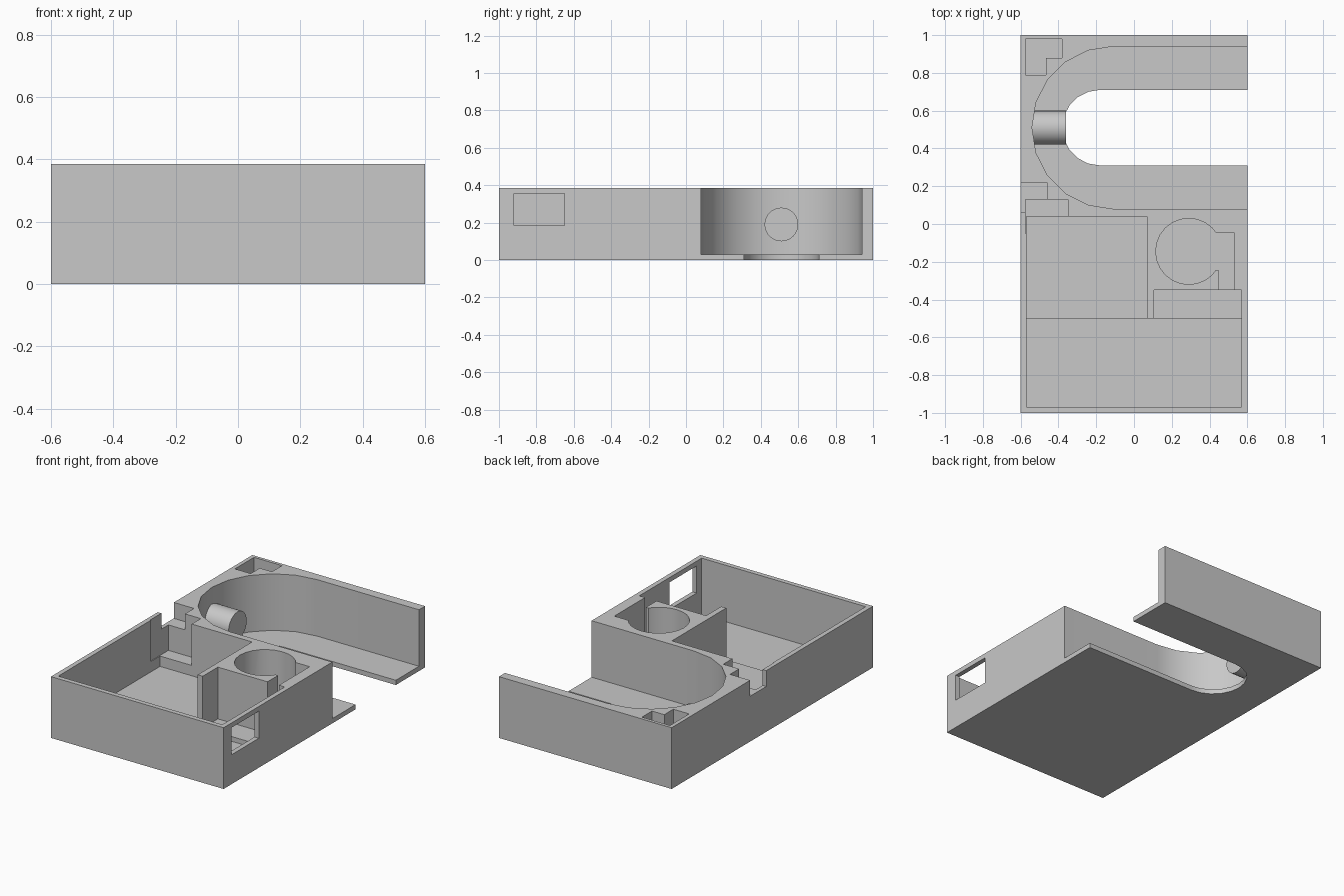
import bpy, bmesh, math

if "Cube" in bpy.data.objects:
    bpy.data.objects.remove(bpy.data.objects["Cube"])

TOP = 0.385
OVER = 0.6          # cutters rise past the top face
FLOOR = 0.03

grey = bpy.data.materials.new("light grey")
grey.use_nodes = True
grey.diffuse_color = (0.58, 0.58, 0.58, 1)
grey.node_tree.nodes["Principled BSDF"].inputs["Base Color"].default_value = (0.58, 0.58, 0.58, 1)


def prism(name, outline, z0, z1):
    """Vertical prism from a closed 2D outline."""
    bm = bmesh.new()
    base = bm.faces.new([bm.verts.new((x, y, z0)) for x, y in outline])
    side = bmesh.ops.extrude_face_region(bm, geom=[base])["geom"]
    verts = [v for v in side if isinstance(v, bmesh.types.BMVert)]
    bmesh.ops.translate(bm, verts=verts, vec=(0, 0, z1 - z0))
    bmesh.ops.recalc_face_normals(bm, faces=bm.faces)
    mesh = bpy.data.meshes.new(name)
    bm.to_mesh(mesh)
    bm.free()
    mesh.materials.append(grey)
    obj = bpy.data.objects.new(name, mesh)
    bpy.context.collection.objects.link(obj)
    return obj


def rect(x0, x1, y0, y1):
    return [(x0, y0), (x1, y0), (x1, y1), (x0, y1)]


def arc(cx, cy, r, a0, a1, steps):
    angles = [math.radians(a0 + (a1 - a0) * i / steps) for i in range(steps + 1)]
    return [(cx + r * math.cos(a), cy + r * math.sin(a)) for a in angles]


def u_shape(cx, r):
    """Slot with a round left end, open past the right side."""
    cy = 0.51
    return [(0.8, cy + r)] + arc(cx, cy, r, 90, 270, 10) + [(0.8, cy - r)]


def activate(obj):
    bpy.ops.object.select_all(action='DESELECT')
    obj.select_set(True)
    bpy.context.view_layer.objects.active = obj


def cut(target, outline, z0, z1=OVER):
    cutter = prism("cutter", outline, z0, z1)
    cutter.hide_render = True
    activate(target)
    mod = target.modifiers.new("cut", 'BOOLEAN')
    mod.operation = 'DIFFERENCE'
    mod.solver = 'EXACT'
    mod.object = cutter
    bpy.ops.object.modifier_apply(modifier=mod.name)
    bpy.data.objects.remove(cutter)


# Housing block
housing = prism("housing", rect(-0.6, 0.6, -1, 1), 0, TOP)

# U-shaped bay and the slot through its floor
cut(housing, u_shape(-0.11, 0.43), FLOOR)
cut(housing, u_shape(-0.18, 0.2), -0.1)

# Front compartment, then the slightly raised bays behind it
cut(housing, rect(-0.57, 0.57, -0.97, -0.5), FLOOR)
cut(housing, rect(-0.57, 0.07, -0.6, 0.04), 0.06)
cut(housing, rect(0.105, 0.57, -0.6, -0.35), 0.06)

# Round well with its side channel
cut(housing, arc(0.29, -0.145, 0.175, 0, 345, 23), 0.09)
cut(housing, [(0.3, -0.245), (0.45, -0.245), (0.45, -0.4), (0.53, -0.4),
              (0.53, -0.045), (0.3, -0.045)], 0.09)

# Stepped cable notch in the left wall
cut(housing, rect(-0.575, -0.35, -0.05, 0.13), 0.125)
cut(housing, rect(-0.7, -0.46, 0.06, 0.22), 0.285)

# L-shaped corner recess
cut(housing, [(-0.575, 0.79), (-0.465, 0.79), (-0.465, 0.88), (-0.38, 0.88),
              (-0.38, 0.98), (-0.575, 0.98)], 0.285)

# Window through the side wall
cut(housing, rect(0.5, 0.7, -0.92, -0.65), 0.185, 0.355)

# Peg on the curved wall
bpy.ops.mesh.primitive_cylinder_add(vertices=32, radius=0.09, depth=0.2,
                                    location=(-0.46, 0.51, 0.19),
                                    rotation=(0, math.pi / 2, 0))
peg = bpy.context.object
peg.name = "peg"
peg.data.materials.append(grey)

# Smooth curved walls, crisp edges
for part in (housing, peg):
    activate(part)
    bpy.ops.object.shade_smooth_by_angle(angle=math.radians(30))
    part.modifiers.new("even shading", 'WEIGHTED_NORMAL').keep_sharp = True
